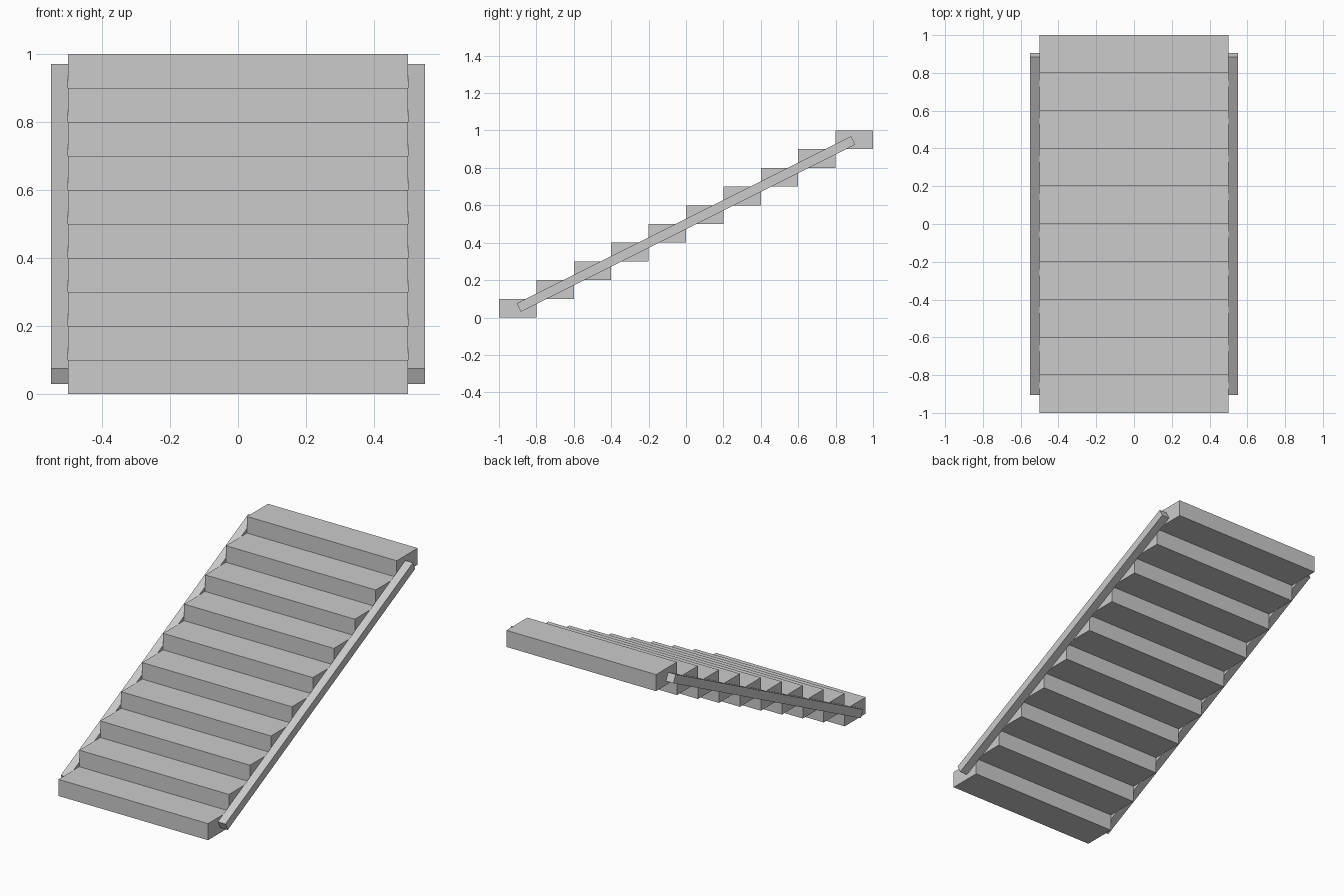
import bpy
import math

if "Cube" in bpy.data.objects:
    bpy.data.objects.remove(bpy.data.objects["Cube"])

STEPS, RUN, RISE = 10, 0.2, 0.1


def box(name, size, loc, tilt=0.0):
    bpy.ops.mesh.primitive_cube_add(size=1, location=loc, rotation=(tilt, 0, 0))
    obj = bpy.context.object
    obj.name = name
    obj.scale = size
    return obj


# Treads: solid blocks climbing toward the back
for i in range(STEPS):
    box(f"step_{i + 1}", (1.0, RUN, RISE),
        (0, -1 + RUN * (i + 0.5), RISE * (i + 0.5)))

# Sloping side stringers, flush against the ends of the treads
for side, x in (("left", -0.525), ("right", 0.525)):
    box(f"stringer_{side}", (0.05, 2.0, 0.05), (x, 0, 0.5), math.atan2(RISE, RUN))
